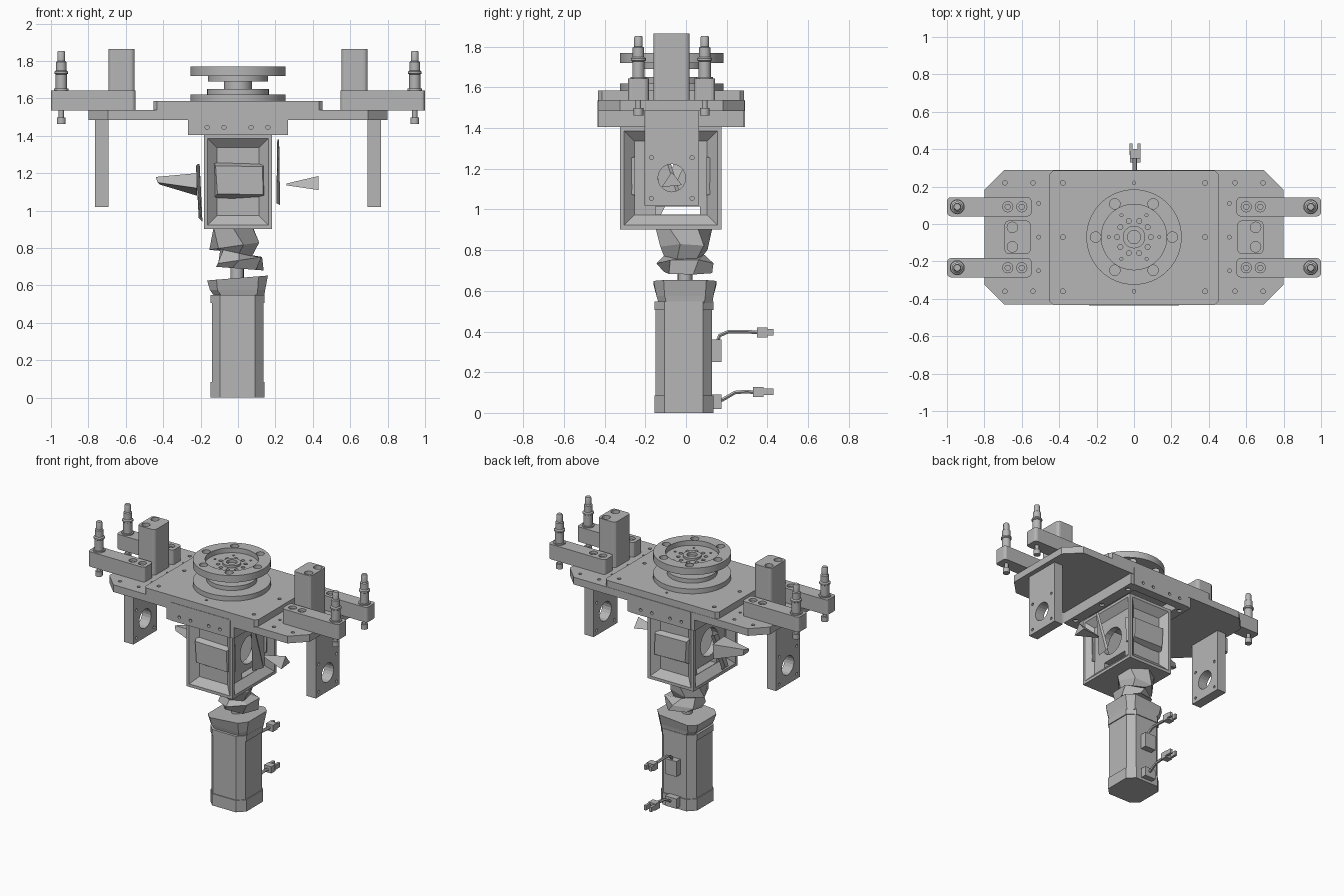
import bpy, bmesh, math
from mathutils import Matrix, Vector

cube = bpy.data.objects.get("Cube")
if cube:
    bpy.data.objects.remove(cube, do_unlink=True)

grey = bpy.data.materials.new("machined grey")
grey.use_nodes = True
COLOUR = (0.47, 0.47, 0.47, 1)
grey.diffuse_color = COLOUR
grey.node_tree.nodes["Principled BSDF"].inputs["Base Color"].default_value = COLOUR
CY = -0.07   # centre line of the table in y


def make(name, bm, smooth=False):
    bmesh.ops.recalc_face_normals(bm, faces=bm.faces)
    mesh = bpy.data.meshes.new(name)
    bm.to_mesh(mesh)
    bm.free()
    mesh.materials.append(grey)
    ob = bpy.data.objects.new(name, mesh)
    bpy.context.collection.objects.link(ob)
    if smooth:
        select(ob)
        bpy.ops.object.shade_smooth_by_angle(angle=math.radians(35))
    return ob


def select(ob):
    bpy.ops.object.select_all(action='DESELECT')
    ob.select_set(True)
    bpy.context.view_layer.objects.active = ob


def loft(name, rings, smooth=False):
    """Skin a list of equal-length rings of points and cap both ends."""
    bm = bmesh.new()
    loops = [[bm.verts.new(p) for p in ring] for ring in rings]
    n = len(loops[0])
    for a, b in zip(loops, loops[1:]):
        for i in range(n):
            bm.faces.new((a[i], a[(i + 1) % n], b[(i + 1) % n], b[i]))
    bm.faces.new(loops[0])
    bm.faces.new(loops[-1])
    return make(name, bm, smooth)


def prism(name, outline, z0, z1):
    return loft(name, [[(x, y, z) for x, y in outline] for z in (z0, z1)])


def rect(x0, x1, y0, y1, cut=0.0, steps=1):
    """Rectangle outline with chamfered (1 step) or rounded corners."""
    if not cut:
        return [(x0, y0), (x1, y0), (x1, y1), (x0, y1)]
    pts = []
    corners = [(x1 - cut, y1 - cut), (x0 + cut, y1 - cut),
               (x0 + cut, y0 + cut), (x1 - cut, y0 + cut)]
    for k, (cx, cy) in enumerate(corners):
        for s in range(steps + 1):
            a = math.pi / 2 * (k + s / steps)
            pts.append((cx + cut * math.cos(a), cy + cut * math.sin(a)))
    return pts


def box(name, x0, x1, y0, y1, z0, z1):
    return prism(name, rect(x0, x1, y0, y1), z0, z1)


def lathe(name, profile, x, y, sides=32):
    rings = []
    for r, z in profile:
        rings.append([(x + r * math.cos(2 * math.pi * i / sides),
                       y + r * math.sin(2 * math.pi * i / sides), z) for i in range(sides)])
    return loft(name, rings, True)


def drill(ob, holes, axis='Z'):
    """Cut cylinders given as (centre, radius, length)."""
    bm = bmesh.new()
    turn = Matrix.Rotation(math.pi / 2, 4, {'X': 'Y', 'Y': 'X', 'Z': 'Z'}[axis])
    for centre, r, length in holes:
        bmesh.ops.create_cone(bm, cap_ends=True, segments=20, radius1=r, radius2=r,
                              depth=length, matrix=Matrix.Translation(centre) @ turn)
    carve(ob, make("hole_cutter", bm))


def carve(ob, cutter):
    cutter.hide_render = True
    mod = ob.modifiers.new("cut", 'BOOLEAN')
    mod.operation = 'DIFFERENCE'
    mod.object = cutter
    mod.solver = 'EXACT'
    select(ob)
    bpy.ops.object.modifier_apply(modifier=mod.name)
    bpy.data.objects.remove(cutter, do_unlink=True)


# Table plates
base = prism("base_plate", rect(-0.8, 0.8, -0.43, 0.288, 0.105), 1.485, 1.537)
drill(base, [((s * x, CY + t * 0.29, 1.535), 0.012, 0.04)
             for s in (-1, 1) for t in (-1, 1) for x in (0.54, 0.69)]
      + [((s * 0.51, CY + t * 0.18, 1.535), 0.01, 0.04) for s in (-1, 1) for t in (-1, 0, 1)])
top = prism("top_plate", rect(-0.452, 0.452, -0.432, 0.286, 0.02), 1.53, 1.585)
drill(top, [((s * 0.38, CY + t * 0.29, 1.58), 0.013, 0.04) for s in (-1, 1) for t in (-1, 0, 1)]
      + [((0, CY + t * 0.29, 1.58), 0.009, 0.04) for t in (-1, 1)])
for name, y0, y1, face in (("front_apron", -0.435, -0.37, -0.435), ("back_apron", 0.225, 0.29, 0.29)):
    apron = box(name, -0.24, 0.24, y0, y1, 1.405, 1.536)
    drill(apron, [((x, face, 1.445), 0.011, 0.04) for x in (-0.165, -0.075, 0.07, 0.16)], 'Y')

# Turntable
table = lathe("turntable", [(0.02, 1.58), (0.255, 1.58), (0.255, 1.62), (0.165, 1.62), (0.165, 1.65),
                            (0.075, 1.65), (0.075, 1.69), (0.16, 1.69), (0.16, 1.72), (0.255, 1.72),
                            (0.255, 1.77), (0.175, 1.77), (0.175, 1.735), (0.06, 1.735),
                            (0.06, 1.75), (0.035, 1.75), (0.035, 1.73), (0.02, 1.73)], 0, CY, 64)


def circle_of(count, radius, z, r, depth):
    return [((radius * math.cos(2 * math.pi * i / count), CY + radius * math.sin(2 * math.pi * i / count), z),
             r, depth) for i in range(count)]


drill(table, circle_of(6, 0.205, 1.75, 0.028, 0.08) + circle_of(10, 0.09, 1.735, 0.013, 0.03)
      + circle_of(6, 0.135, 1.735, 0.008, 0.03))

for s, side in ((-1, "right"), (1, "left")):
    # Rail under the table
    rail = box(side + "_rail", *sorted((s * 0.19, s * 0.268)), -0.43, 0.285, 1.405, 1.49)
    drill(rail, [((s * 0.229, CY + t * 0.28, 1.405), 0.018, 0.03) for t in (-1, 0, 1)])
    # Post
    xs = sorted((s * 0.553, s * 0.692))
    post = prism(side + "_post", rect(*xs, -0.16, 0.018, 0.022, 3), 1.53, 1.865)
    drill(post, [((s * 0.65, CY + t * 0.052, 1.86), 0.028, 0.06) for t in (-1, 1)])
    # Hanging bracket with a round opening
    bracket = box(side + "_bracket", *sorted((s * 0.692, s * 0.765)), CY - 0.135, CY + 0.135, 1.02, 1.49)
    drill(bracket, [((s * 0.73, CY, 1.155), 0.068, 0.3)]
          + [((s * 0.73, CY + a * 0.1, 1.155 + b * 0.1), 0.01, 0.3) for a in (-1, 1) for b in (-1, 1)], 'X')
    for y, end in ((-0.234, "front"), (0.092, "back")):
        # Arm and its locating pin
        arm = prism(f"{side}_{end}_arm", rect(*sorted((s * 0.548, s * 1.0)), y - 0.051, y + 0.051, 0.02, 3),
                    1.535, 1.643)
        drill(arm, [((s * x, y, 1.64), 0.027, 0.06) for x in (0.6, 0.675)])
        for x in (0.6, 0.675):
            lathe("arm_bolt", [(0.018, 1.6), (0.018, 1.63)], s * x, y, 6)
        px = s * 0.945
        lathe(f"{side}_{end}_pin", [(0.04, 1.64), (0.04, 1.652), (0.03, 1.652), (0.03, 1.728),
                                    (0.037, 1.733), (0.037, 1.743), (0.028, 1.75), (0.028, 1.795),
                                    (0.021, 1.8), (0.021, 1.845), (0.017, 1.853)], px, y, 20)
        lathe(f"{side}_{end}_pin_bolt", [(0.024, 1.462), (0.024, 1.498), (0.014, 1.498), (0.014, 1.54)],
              px, y, 16)

# Gear housing: pinched box, hollow, with a see-through side opening
bm = bmesh.new()
bmesh.ops.create_cube(bm, size=1, matrix=Matrix.Translation((0, -0.075, 1.155))
                      @ Matrix.Diagonal((0.366, 0.5, 0.505, 1)))
bm.normal_update()
sides = [f for f in bm.faces if abs(f.normal.z) < 0.5]
bmesh.ops.inset_individual(bm, faces=sides, thickness=0.03)
bmesh.ops.inset_individual(bm, faces=sides, thickness=0.07, depth=-0.045)
bmesh.ops.triangulate(bm, faces=[f for f in bm.faces if abs(f.normal.z) < 0.5])
housing = make("gear_housing", bm)
carve(housing, box("inner_cutter", -0.09, 0.09, -0.24, 0.09, 0.95, 1.36))
drill(housing, [((0, CY, 1.155), 0.1, 0.5)], 'X')
slit = prism("slit_cutter", rect(-0.3, 0.3, -0.15, 0.07, 0), 0.975, 1.015)
carve(housing, slit)
for y, back, name in ((-0.318, -0.25, "front_cover"), (0.168, 0.1, "back_cover")):
    loft(name, [[(-0.145, back, 1.05), (0.155, back, 1.07), (0.16, back, 1.26), (-0.14, back, 1.27)],
                [(-0.11, y, 1.09), (0.135, y, 1.085), (0.13, y, 1.235), (-0.12, y, 1.24)]])

# Faceted shaft ends and side shards
loft("right_shaft_end", [[(-0.22, -0.16, 1.12), (-0.22, 0.0, 1.08), (-0.22, 0.01, 1.19), (-0.22, -0.12, 1.2)],
                         [(-0.43, -0.1, 1.15), (-0.42, -0.05, 1.14), (-0.42, -0.06, 1.18), (-0.44, -0.09, 1.18)]])
loft("left_shaft_end", [[(0.26, -0.075, 1.135), (0.26, -0.06, 1.135), (0.26, -0.065, 1.145)],
                        [(0.43, -0.12, 1.11), (0.43, -0.02, 1.12), (0.43, -0.07, 1.185)]])
loft("left_shard", [[(0.205, -0.13, 1.04), (0.225, -0.03, 1.03), (0.215, -0.02, 1.05)],
                    [(0.21, -0.15, 1.38), (0.22, -0.14, 1.38), (0.215, -0.12, 1.37)]])
loft("right_shard", [[(-0.2, -0.2, 0.95), (-0.19, -0.14, 0.94), (-0.21, -0.15, 0.96)],
                     [(-0.225, -0.05, 1.24), (-0.205, 0.01, 1.25), (-0.215, -0.01, 1.25)]])


def ngon(cx, cy, rx, ry, z, turn, tilt=0.0, n=6):
    ring = []
    for i in range(n):
        a = 2 * math.pi * i / n + turn
        ring.append((cx + rx * math.cos(a), cy + ry * math.sin(a), z + tilt * math.cos(a)))
    return ring


# Twisted low-poly coupling, hub and motor flange
loft("coupling", [ngon(0.01, 0.01, 0.13, 0.125, 0.69, 0.2, -0.01), ngon(0.01, -0.005, 0.135, 0.14, 0.735, 0.5, 0.02),
                  ngon(-0.01, -0.01, 0.09, 0.1, 0.775, 0.7, -0.02), ngon(-0.02, -0.01, 0.135, 0.125, 0.81, 0.9, 0.02),
                  ngon(-0.025, -0.01, 0.12, 0.14, 0.91, 0.5)])
lathe("hub", [(0.036, 0.6), (0.036, 0.71)], -0.005, -0.005, 16)
loft("motor_flange", [rect_ring for rect_ring in (
    [(x, y, 0.54) for x, y in rect(-0.125, 0.14, -0.135, 0.13, 0.04)],
    [(x, y, 0.575) for x, y in rect(-0.15, 0.145, -0.145, 0.135, 0.04)],
    [(x, y, 0.64 + 0.08 * x) for x, y in rect(-0.165, 0.16, -0.16, 0.15, 0.05)])])

# Motor with end caps
prism("motor_body", rect(-0.14, 0.135, -0.15, 0.128, 0.045), 0.02, 0.53)
prism("motor_bottom_cap", rect(-0.147, 0.142, -0.156, 0.134, 0.05), 0.0, 0.085)
prism("motor_top_cap", rect(-0.147, 0.142, -0.156, 0.134, 0.05), 0.505, 0.548)

# Sockets, cables and plugs on the back of the motor
for name, sz, path, py, pz in (
        ("upper", (0.25, 0.36), [(0.15, 0.34), (0.165, 0.38), (0.21, 0.4), (0.29, 0.4), (0.36, 0.395)], 0.35, 0.395),
        ("lower", (0.02, 0.09), [(0.14, 0.06), (0.18, 0.065), (0.24, 0.1), (0.3, 0.105), (0.34, 0.1)], 0.33, 0.103)):
    box(name + "_socket", -0.045, 0.045, 0.12, 0.175, *sz)
    rings = []
    for i, (y, z) in enumerate(path):
        a, b = path[max(i - 1, 0)], path[min(i + 1, len(path) - 1)]
        d = Vector((b[0] - a[0], b[1] - a[1])).normalized() * 0.01
        rings.append([(0.005 + 0.012 * math.cos(k * math.pi / 3), y - d.y * math.sin(k * math.pi / 3),
                       z + d.x * math.sin(k * math.pi / 3)) for k in range(6)])
    loft(name + "_cable", rings, True)
    box(name + "_plug", -0.022, 0.034, py, py + 0.05, pz - 0.024, pz + 0.024)
    for x in (-0.025, 0.018):
        box(name + "_plug_prong", x, x + 0.018, py + 0.04, 0.43, pz - 0.015, pz + 0.018)
